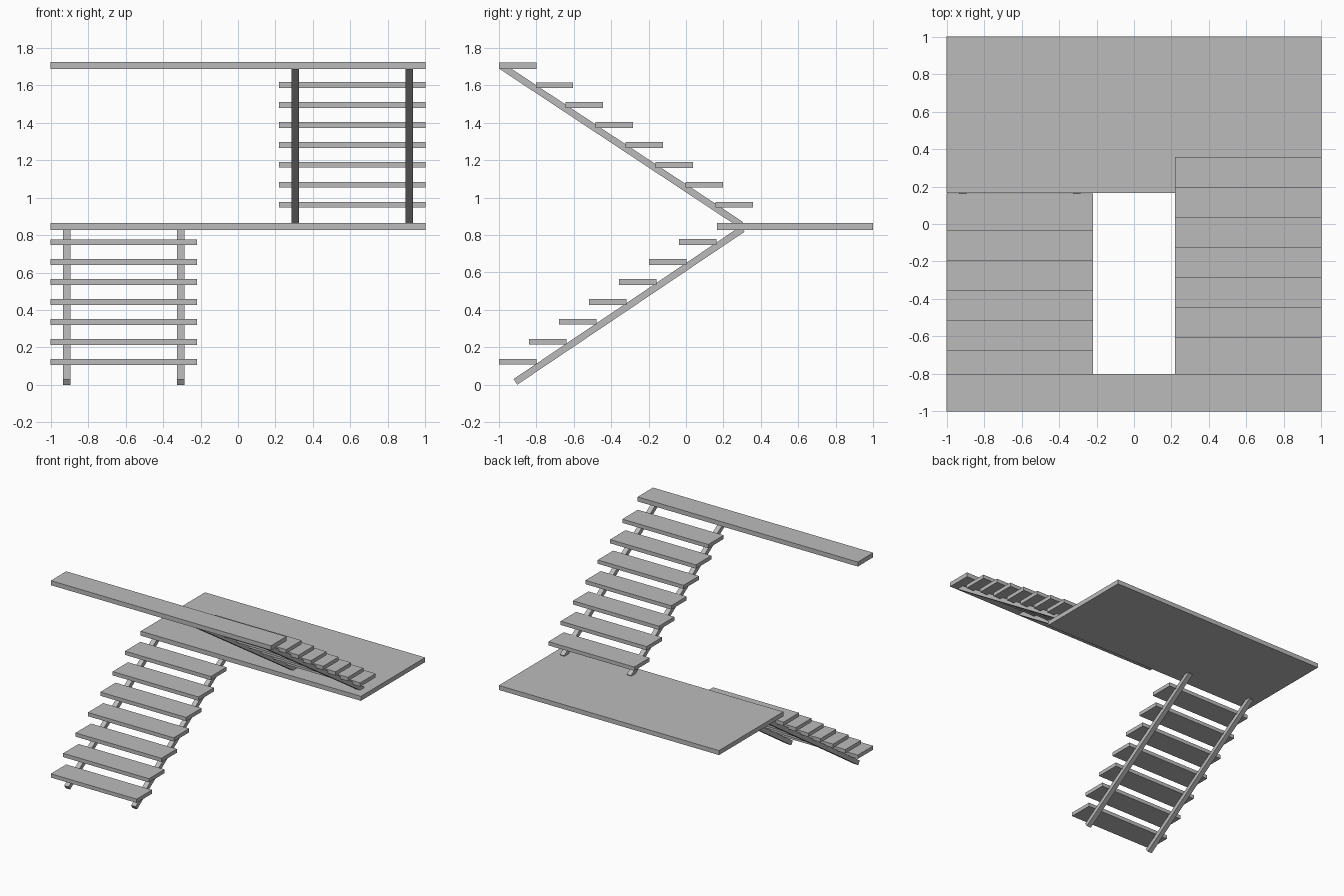
import bpy
import math
from mathutils import Matrix, Vector

cube = bpy.data.objects.get("Cube")
if cube:
    bpy.data.objects.remove(cube, do_unlink=True)

# Single plain grey material
grey = bpy.data.materials.new("plain_grey")
grey.use_nodes = True
colour = (0.5, 0.5, 0.5, 1)
grey.diffuse_color = colour
grey.node_tree.nodes["Principled BSDF"].inputs["Base Color"].default_value = colour


def box(name, centre, size, tilt=0):
    bpy.ops.mesh.primitive_cube_add(size=1, location=centre)
    ob = bpy.context.object
    ob.name = ob.data.name = name
    ob.data.transform(Matrix.Rotation(tilt, 4, "X") @ Matrix.Diagonal((*size, 1)))
    ob.data.materials.append(grey)
    return ob


def stringer(name, x, start, end):
    """Square-ended beam between two (y, z) points."""
    a, b = Vector((x, *start)), Vector((x, *end))
    d = b - a
    box(name, (a + b) / 2, (0.04, d.length, 0.036), math.atan2(d.z, d.y))


def flight(name, side, first_y, step_y, first_z, start, end):
    for i in range(7):
        box(f"{name}_tread_{i + 1}",
            (side * 0.61, first_y + i * step_y, first_z + i * 0.1065),
            (0.78, 0.2, 0.031))
    for label, x in (("inner", 0.305), ("outer", 0.913)):
        stringer(f"{name}_{label}_stringer", side * x, start, end)


# Landings
box("middle_landing", (0, 0.583, 0.845), (2, 0.834, 0.037))
box("top_landing", (0, -0.9, 1.705), (2, 0.2, 0.037))

# Lower flight climbs backwards, upper flight climbs forwards
flight("lower", -1, -0.9, 0.1604, 0.123, (-0.912, 0.015), (0.302, 0.832))
flight("upper", 1, 0.257, -0.16, 0.962, (0.295, 0.855), (-0.99, 1.705))
